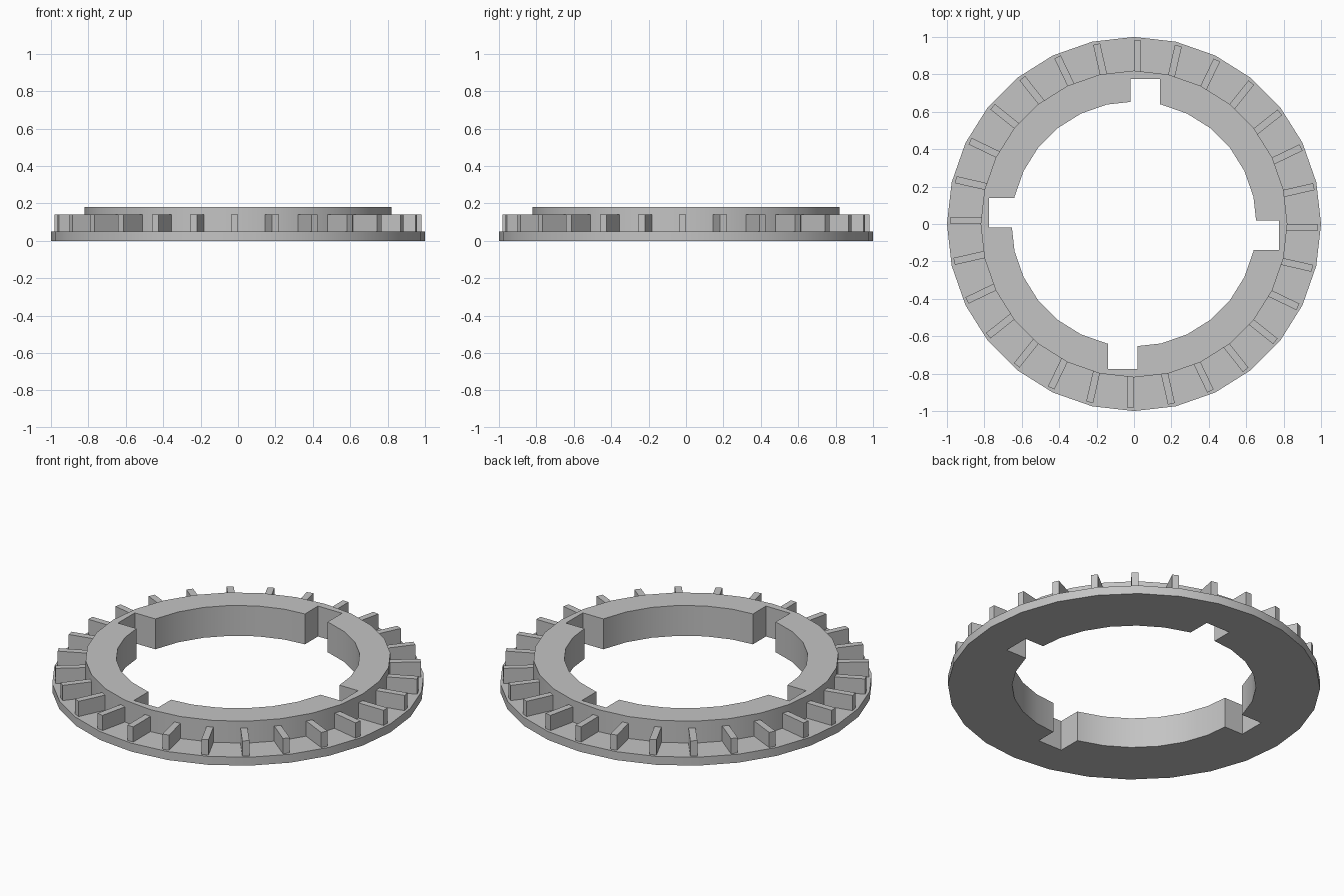
import bpy, bmesh
from math import radians, tau
from mathutils import Matrix, Vector

SIDES = 28

cube = bpy.data.objects.get("Cube")
if cube:
    bpy.data.objects.remove(cube, do_unlink=True)

grey = bpy.data.materials.new("plain_grey")
grey.use_nodes = True
grey.diffuse_color = (0.55, 0.55, 0.55, 1)
grey.node_tree.nodes["Principled BSDF"].inputs["Base Color"].default_value = grey.diffuse_color


def make_object(name, bm):
    bmesh.ops.recalc_face_normals(bm, faces=bm.faces)
    mesh = bpy.data.meshes.new(name)
    bm.to_mesh(mesh)
    bm.free()
    mesh.materials.append(grey)
    obj = bpy.data.objects.new(name, mesh)
    bpy.context.collection.objects.link(obj)
    return obj


def radial_boxes(name, count, low, high):
    """Repeat a box, given by two corners on the +x side, around the z axis."""
    low, high = Vector(low), Vector(high)
    bm = bmesh.new()
    for i in range(count):
        matrix = (Matrix.Rotation(tau * i / count, 4, "Z")
                  @ Matrix.Translation((low + high) / 2)
                  @ Matrix.Diagonal((*(high - low), 1)))
        bmesh.ops.create_cube(bm, size=1, matrix=matrix)
    return make_object(name, bm)


# Stepped ring: wide thin flange with a taller hub
profile = [(0.655, 0), (1, 0), (1, 0.05), (0.82, 0.05), (0.82, 0.18), (0.655, 0.18)]
bm = bmesh.new()
loops = []
for i in range(SIDES):
    turn = Matrix.Rotation(tau * i / SIDES, 3, "Z")
    loops.append([bm.verts.new(turn @ Vector((r, 0, z))) for r, z in profile])
for i, loop in enumerate(loops):
    following = loops[(i + 1) % SIDES]
    for j in range(len(profile)):
        k = (j + 1) % len(profile)
        bm.faces.new((loop[j], following[j], following[k], loop[k]))
ring = make_object("flanged_ring", bm)

# Four offset key slots cut through the bore
cutter = radial_boxes("slot_cutter", 4, (0.4, -0.14, -0.1), (0.775, 0.018, 0.3))
cutter.hide_render = True
slots = ring.modifiers.new("key_slots", "BOOLEAN")
slots.operation = "DIFFERENCE"
slots.solver = "EXACT"
slots.object = cutter
bpy.ops.object.select_all(action="DESELECT")
ring.select_set(True)
bpy.context.view_layer.objects.active = ring
bpy.ops.object.modifier_apply(modifier=slots.name)
bpy.data.objects.remove(cutter, do_unlink=True)
bpy.ops.object.shade_smooth_by_angle(angle=radians(30))

# Radial fins standing on the flange
radial_boxes("radial_fins", SIDES, (0.8, -0.038, 0.04), (0.982, 0, 0.14))
